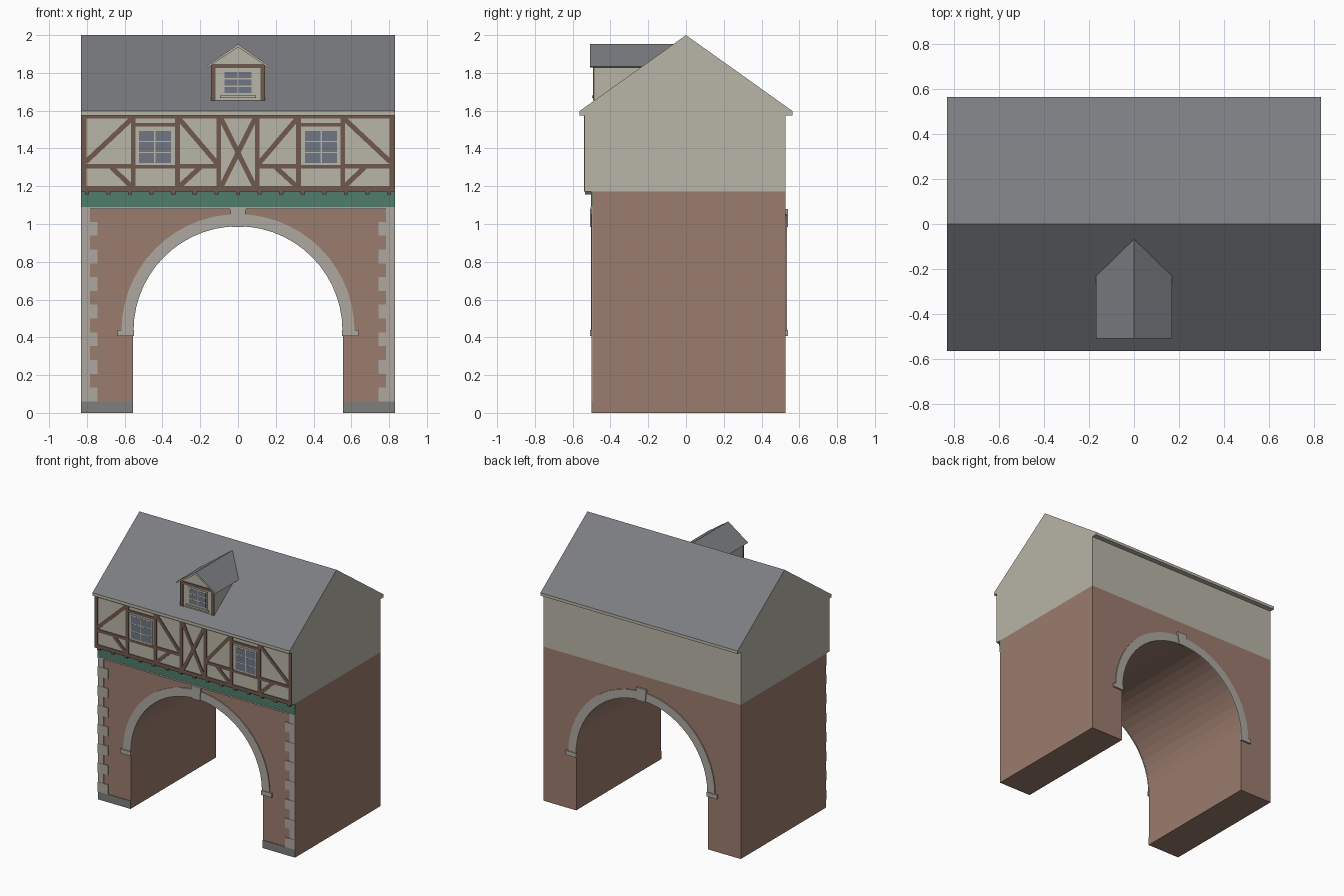
import bpy, bmesh
from math import sin, cos, pi, hypot

if "Cube" in bpy.data.objects:
    bpy.data.objects.remove(bpy.data.objects["Cube"])


def material(name, rgb):
    m = bpy.data.materials.new(name)
    m.diffuse_color = (*rgb, 1)
    m.use_nodes = True
    m.node_tree.nodes["Principled BSDF"].inputs["Base Color"].default_value = m.diffuse_color
    return m


BRICK = material("brick", (0.33, 0.20, 0.155))
CREAM = material("plaster", (0.48, 0.46, 0.39))
ROOF = material("slate", (0.20, 0.205, 0.22))
STONE = material("stone", (0.42, 0.39, 0.35))
PLINTH = material("plinth", (0.21, 0.21, 0.20))
TIMBER = material("timber", (0.16, 0.10, 0.075))
GREEN = material("green_paint", (0.08, 0.20, 0.145))
GLASS = material("glass", (0.16, 0.18, 0.23))


def add_prism(bm, pts, axis, a, b):
    """Extrude a closed profile: (x, z) along y, or (y, z) along x."""
    put = (lambda p, t: (p[0], t, p[1])) if axis == 'Y' else (lambda p, t: (t, p[0], p[1]))
    v0 = [bm.verts.new(put(p, a)) for p in pts]
    v1 = [bm.verts.new(put(p, b)) for p in pts]
    bm.faces.new(v0)
    bm.faces.new(v1[::-1])
    n = len(pts)
    for i in range(n):
        j = (i + 1) % n
        bm.faces.new((v0[i], v1[i], v1[j], v0[j]))


def build(name, profiles, a, b, mat, axis='Y', top=None):
    """One object from several profiles; 'top' paints upward faces."""
    bm = bmesh.new()
    for pts in profiles:
        add_prism(bm, pts, axis, a, b)
    bmesh.ops.recalc_face_normals(bm, faces=bm.faces)
    me = bpy.data.meshes.new(name)
    me.materials.append(mat)
    if top:
        me.materials.append(top)
        bm.normal_update()
        for f in bm.faces:
            f.material_index = int(f.normal.z > 0.5)
    bm.to_mesh(me)
    bm.free()
    ob = bpy.data.objects.new(name, me)
    bpy.context.collection.objects.link(ob)
    return ob


def rect(x0, x1, z0, z1):
    return [(x0, z0), (x1, z0), (x1, z1), (x0, z1)]


def bar(x0, z0, x1, z1, w=0.026):
    """Slanted timber between two points."""
    d = hypot(x1 - x0, z1 - z0)
    nx, nz = -(z1 - z0) / d * w / 2, (x1 - x0) / d * w / 2
    return [(x0 + nx, z0 + nz), (x1 + nx, z1 + nz), (x1 - nx, z1 - nz), (x0 - nx, z0 - nz)]


def both(profiles):
    """Add the mirror image across x = 0."""
    return profiles + [[(-x, z) for x, z in p] for p in profiles]


def arc(r, n=28, cz=0.435):
    return [(r * cos(pi * i / n), cz + r * sin(pi * i / n)) for i in range(n + 1)]


W, FRONT, BACK, JETTY = 0.83, -0.495, 0.527, -0.535

# Brick gateway with arched passage
gate = [(W, 0), (W, 1.172), (-W, 1.172), (-W, 0), (-0.555, 0)] + arc(0.555)[::-1] + [(0.555, 0)]
build("brick_gateway", [gate], FRONT, BACK, BRICK)

# Plastered upper storey with gables, eaves and roof slopes
house = [(JETTY, 1.172), (JETTY, 1.575), (-0.565, 1.575), (-0.565, 1.597), (0, 2),
         (0.565, 1.597), (0.565, 1.575), (BACK, 1.575), (BACK, 1.172)]
build("upper_storey_and_roof", [house], -W, W, CREAM, 'X', ROOF)

# Arch surrounds, imposts and keystones on front and back
ring = arc(0.617) + arc(0.553)[::-1]
key = [(-0.033, 0.983), (0.033, 0.983), (0.042, 1.08), (-0.042, 1.08)]
for side, y, s in (("front", FRONT, -1), ("back", BACK, 1)):
    build(side + "_arch_ring", [ring], y, y + s * 0.007, STONE)
    build(side + "_imposts", both([rect(0.55, 0.638, 0.407, 0.44)]), y, y + s * 0.013, STONE)
    build(side + "_keystone", [key], y, y + s * 0.013, STONE)

# Plinths and alternating quoins on the front corners
build("plinths", both([rect(0.555, W, 0, 0.06)]), FRONT, FRONT - 0.004, PLINTH)
h = (1.085 - 0.06) / 14
for k, (name, inner) in enumerate((("long_quoins", 0.745), ("short_quoins", 0.783))):
    build(name, both([rect(inner, W, 0.06 + i * h, 0.06 + (i + 1) * h) for i in range(k, 14, 2)]),
          FRONT, FRONT - (0.006, 0.004)[k], STONE)

# Green fascia, string course and joist ends under the jetty
build("green_fascia", [rect(-W, W, 1.09, 1.172)], FRONT, FRONT - 0.008, GREEN)
build("string_course", [rect(-W, W, 1.08, 1.09)], FRONT, FRONT - 0.01, STONE)
build("joist_ends", [rect(x - 0.011, x + 0.011, 1.156, 1.172)
                     for x in (-0.8 + 1.6 * i / 14 for i in range(15))], FRONT, JETTY, TIMBER)

# Timber frame: rails, posts, window heads and braces
rails = [rect(-W, W, 1.172, 1.2), rect(-W, W, 1.558, 1.575)]
side = [rect(x0, x1, 1.19, 1.565) for x0, x1 in
        ((0.803, W), (0.543, 0.567), (0.307, 0.333), (0.09, 0.114))]
side += [rect(0.567, 0.803, 1.295, 1.318), rect(0.114, 0.307, 1.295, 1.318),
         rect(0.333, 0.543, 1.295, 1.313), rect(0.333, 0.543, 1.515, 1.535)]
side += [bar(0.565, 1.555, 0.805, 1.33), bar(0.31, 1.555, 0.11, 1.32),
         bar(0.56, 1.195, 0.67, 1.3), bar(0.315, 1.195, 0.2, 1.3),
         bar(-0.09, 1.195, 0.09, 1.56)]
build("timber_frame", rails + both(side), JETTY, JETTY - 0.006, TIMBER)


def window(name, cx, z0, z1, hw, y):
    """Pale frame with two columns and three rows of panes."""
    build(name + "_frame", [rect(cx - hw, cx + hw, z0, z1)], y, y - 0.004, CREAM)
    m, g = 0.011, 0.007
    pw, ph = hw - m - g / 2, (z1 - z0 - 2 * m - 2 * g) / 3
    panes = []
    for c in range(2):
        for r in range(3):
            x, z = cx - hw + m + c * (pw + g), z0 + m + r * (ph + g)
            panes.append(rect(x, x + pw, z, z + ph))
    build(name + "_panes", panes, y, y - 0.005, GLASS)


window("left_window", -0.44, 1.313, 1.503, 0.095, JETTY)
window("right_window", 0.44, 1.313, 1.503, 0.095, JETTY)

# Dormer: gabled box, timbers, window, sill and pitched roof
DY = -0.485
build("dormer_walls", [[(-0.14, 1.64), (0.14, 1.64), (0.14, 1.845), (0, 1.94), (-0.14, 1.845)]],
      DY, -0.1, CREAM)
build("dormer_timbers", both([rect(0.118, 0.143, 1.655, 1.83)]) + [rect(-0.143, 0.143, 1.826, 1.846)],
      DY, DY - 0.007, TIMBER)
window("dormer_window", 0, 1.682, 1.815, 0.082, DY)
build("dormer_sill", [rect(-0.095, 0.095, 1.667, 1.68)], DY, DY - 0.012, CREAM)
build("dormer_roof", [[(-0.168, 1.835), (0, 1.952), (0.168, 1.835),
                       (0.16, 1.828), (0, 1.936), (-0.16, 1.828)]], -0.508, -0.069, CREAM, top=ROOF)
